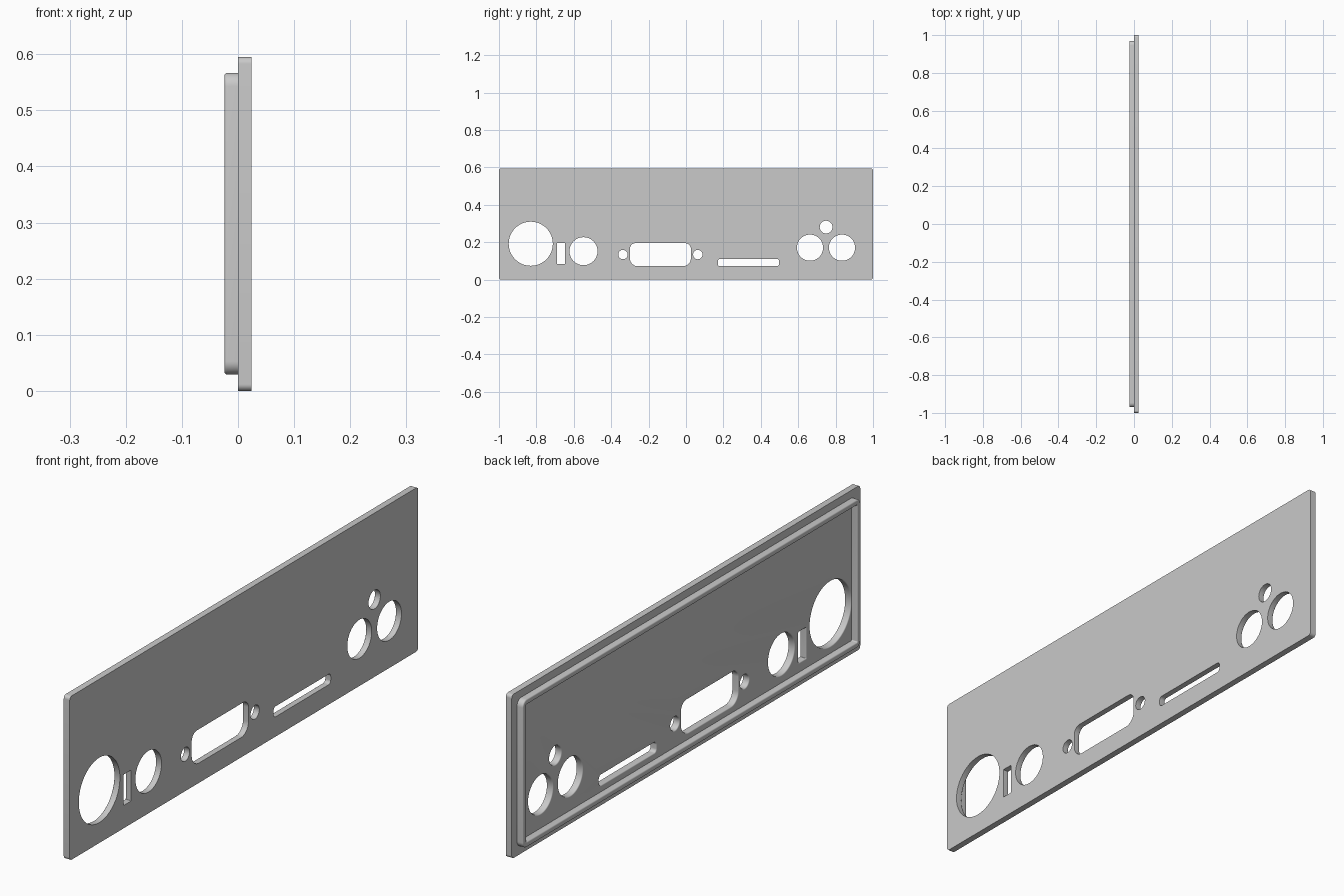
import bpy, bmesh, math

if "Cube" in bpy.data.objects:
    bpy.data.objects.remove(bpy.data.objects["Cube"])

grey = bpy.data.materials.new("satin_grey")
grey.diffuse_color = (0.588, 0.588, 0.588, 1)
grey.use_nodes = True
grey.node_tree.nodes["Principled BSDF"].inputs["Base Color"].default_value = grey.diffuse_color


def outline(y0, y1, z0, z1, r_top, r_bottom, grow, steps):
    """Rounded rectangle in the YZ plane, grown outward by an offset."""
    y0, y1, z0, z1 = y0 - grow, y1 + grow, z0 - grow, z1 + grow
    pts = []
    for i, (y, z, r) in enumerate([(y1, z1, r_top), (y0, z1, r_top),
                                   (y0, z0, r_bottom), (y1, z0, r_bottom)]):
        r = r + grow
        sy, sz = (1 if y == y1 else -1), (1 if z == z1 else -1)
        for k in range(steps + 1):
            a = math.pi / 2 * (i + k / steps)
            pts.append((y - sy * r + r * math.cos(a), z - sz * r + r * math.sin(a)))
    return pts


def loft(bm, box, rings, closed=False, steps=8):
    """Skin a stack of (offset, x) rings; cap the ends or close the loop."""
    loops = [[bm.verts.new((x, y, z)) for y, z in outline(*box, grow, steps)]
             for grow, x in rings]
    n = len(loops[0])
    pairs = list(zip(loops, loops[1:]))
    if closed:
        pairs.append((loops[-1], loops[0]))
    else:
        bm.faces.new(loops[0])
        bm.faces.new(loops[-1])
    for a, b in pairs:
        for i in range(n):
            j = (i + 1) % n
            bm.faces.new((a[i], a[j], b[j], b[i]))


def finish(bm, name):
    bmesh.ops.remove_doubles(bm, verts=bm.verts, dist=1e-5)
    bmesh.ops.recalc_face_normals(bm, faces=bm.faces)
    mesh = bpy.data.meshes.new(name)
    bm.to_mesh(mesh)
    bm.free()
    mesh.materials.append(grey)
    ob = bpy.data.objects.new(name, mesh)
    bpy.context.collection.objects.link(ob)
    return ob


def smooth(ob):
    bpy.ops.object.select_all(action='DESELECT')
    ob.select_set(True)
    bpy.context.view_layer.objects.active = ob
    bpy.ops.object.shade_smooth_by_angle(angle=math.radians(30))


def circle(y, z, r):
    return (y - r, y + r, z - r, z + r, r, r)


T = 0.024     # plate thickness and rim depth
F = 0.005     # rim fillet radius
H = 0.004     # opening fillet radius
ARC = [math.pi / 2 * k / 4 for k in range(5)]

# Flat plate
bm = bmesh.new()
loft(bm, (-1, 1, 0, 0.595, 0.012, 0.012), [(0, 0), (0, T)])
plate = finish(bm, "face_plate")

# Connector openings, flared by a fillet on the rear side
openings = [
    circle(-0.83, 0.192, 0.118),
    (-0.69, -0.647, 0.083, 0.195, 0.002, 0.002),
    circle(-0.548, 0.152, 0.075),
    circle(-0.337, 0.134, 0.025),
    (-0.30, 0.026, 0.072, 0.195, 0.03, 0.042),
    circle(0.063, 0.134, 0.025),
    (0.17, 0.498, 0.072, 0.11, 0.012, 0.012),
    circle(0.663, 0.171, 0.07),
    circle(0.834, 0.171, 0.07),
    circle(0.749, 0.281, 0.034),
]
flare = [(H, -0.01)] + [(H - H * math.sin(a), H - H * math.cos(a)) for a in ARC] + [(0, 0.04)]
for box in openings:
    bm = bmesh.new()
    loft(bm, box, flare, steps=12)
    cutter = finish(bm, "opening_cutter")
    cutter.hide_render = True
    cut = plate.modifiers.new("opening", 'BOOLEAN')
    cut.operation = 'DIFFERENCE'
    cut.solver = 'EXACT'
    cut.object = cutter
    bpy.context.view_layer.objects.active = plate
    bpy.ops.object.modifier_apply(modifier=cut.name)
    bpy.data.objects.remove(cutter)
smooth(plate)

# Raised locating rim on the rear, rounded along both edges
W = 0.02
outer = [(-F + F * math.cos(a), -T + F - F * math.sin(a)) for a in ARC]
inner = [(-W + F - F * math.sin(a), -T + F - F * math.cos(a)) for a in ARC]
bm = bmesh.new()
loft(bm, (-0.97, 0.97, 0.029, 0.567, 0.024, 0.024),
     [(0, 0.002)] + outer + inner + [(-W, 0.002)], closed=True)
smooth(finish(bm, "rear_rim"))
